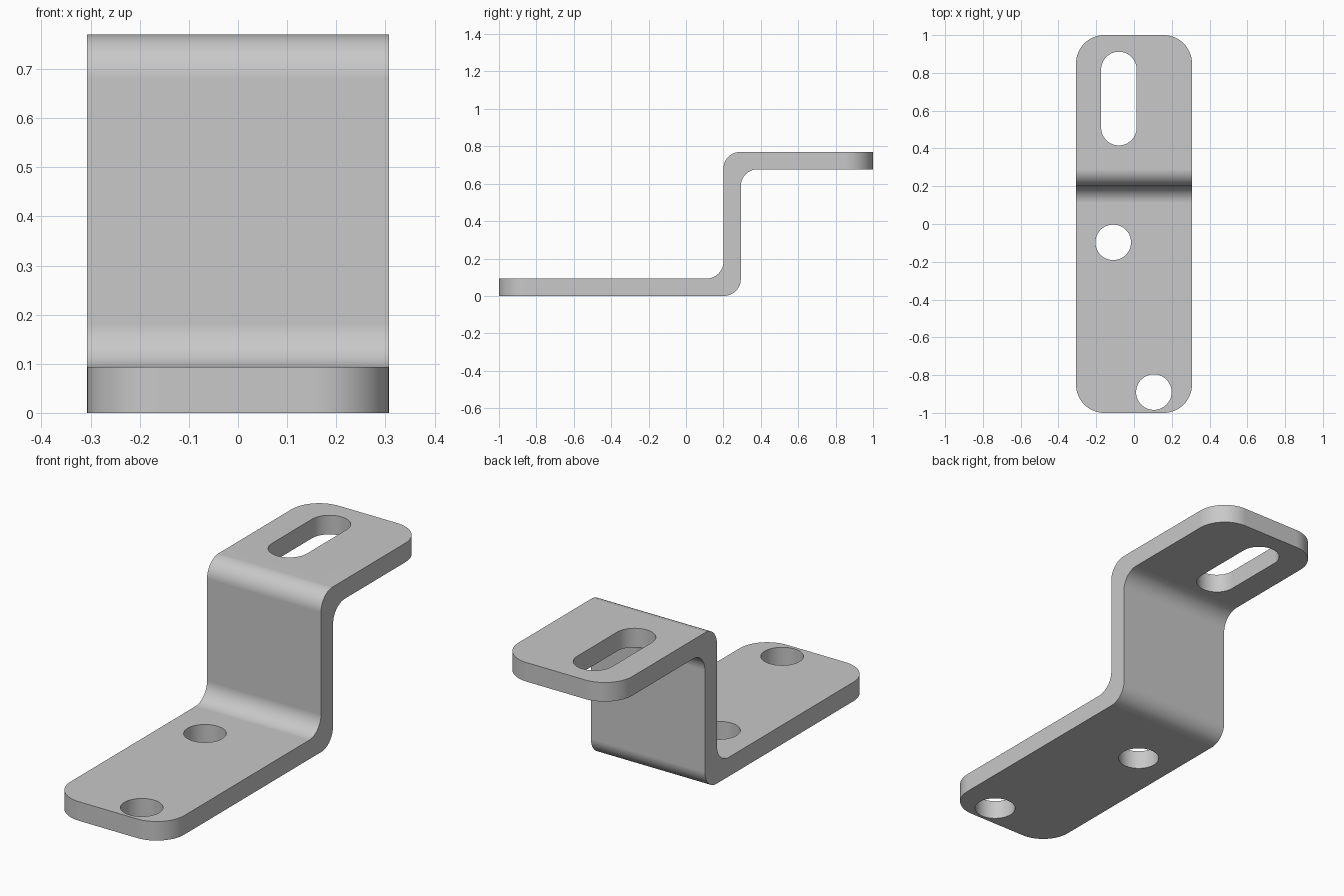
import bpy, bmesh, math
from mathutils import Vector

cube = bpy.data.objects.get("Cube")
if cube:
    bpy.data.objects.remove(cube, do_unlink=True)

HALF_W, HEIGHT, THICK = 0.307, 0.77, 0.093
WALL_Y, BEND, CORNER, HOLE_R = 0.2, 0.09, 0.15, 0.094
STEPS = 16

steel = bpy.data.materials.new("grey steel")
steel.use_nodes = True
grey = (0.58, 0.58, 0.58, 1)
steel.diffuse_color = grey
steel.node_tree.nodes["Principled BSDF"].inputs["Base Color"].default_value = grey


def rounded(corners):
    """Outline from right-angled corners (u, v, radius)."""
    out = []
    for i, (u, v, r) in enumerate(corners):
        p = Vector((u, v))
        if r == 0:
            out.append(p)
            continue
        d1 = (Vector(corners[i - 1][:2]) - p).normalized()
        d2 = (Vector(corners[(i + 1) % len(corners)][:2]) - p).normalized()
        for k in range(STEPS + 1):
            t = math.pi / 2 * k / STEPS
            q = p + r * (d1 * (1 - math.sin(t)) + d2 * (1 - math.cos(t)))
            if not out or (q - out[-1]).length > 1e-5:
                out.append(q)
    if (out[0] - out[-1]).length < 1e-5:
        out.pop()
    return out


def rounded_rect(cx, cy, hx, hy, r):
    return rounded([(cx - hx, cy - hy, r), (cx + hx, cy - hy, r),
                    (cx + hx, cy + hy, r), (cx - hx, cy + hy, r)])


def prism(name, outline, to_3d, offset):
    """Extrude a flat outline by an offset vector."""
    bm = bmesh.new()
    face = bm.faces.new([bm.verts.new(to_3d(p)) for p in outline])
    res = bmesh.ops.extrude_face_region(bm, geom=[face], use_keep_orig=True)
    verts = [g for g in res["geom"] if isinstance(g, bmesh.types.BMVert)]
    bmesh.ops.translate(bm, verts=verts, vec=offset)
    bmesh.ops.recalc_face_normals(bm, faces=bm.faces)
    me = bpy.data.meshes.new(name)
    bm.to_mesh(me)
    bm.free()
    me.materials.append(steel)
    ob = bpy.data.objects.new(name, me)
    bpy.context.collection.objects.link(ob)
    return ob


# Stepped strip, bent twice, a little oversized before trimming
over = 1.2
wall_back = WALL_Y + THICK
profile = rounded([
    (-over, 0, 0), (wall_back, 0, BEND), (wall_back, HEIGHT - THICK, BEND),
    (over, HEIGHT - THICK, 0), (over, HEIGHT, 0), (WALL_Y, HEIGHT, BEND),
    (WALL_Y, THICK, BEND), (-over, THICK, 0)])
bracket = prism("bracket", profile, lambda p: (-0.5, p.x, p.y), (1, 0, 0))

# Plan outline with round corners, two holes and a slot
cutters = [
    ("plan_trim", rounded_rect(0, 0, HALF_W, 1, CORNER), "INTERSECT"),
    ("front_hole", rounded_rect(0.105, -0.89, HOLE_R, HOLE_R, HOLE_R), "DIFFERENCE"),
    ("middle_hole", rounded_rect(-0.11, -0.097, HOLE_R, HOLE_R, HOLE_R), "DIFFERENCE"),
    ("top_slot", rounded_rect(-0.08, 0.664, HOLE_R, 0.248, HOLE_R), "DIFFERENCE"),
]
helpers = []
for name, outline, operation in cutters:
    cutter = prism(name, outline, lambda p: (p.x, p.y, -0.5), (0, 0, 2))
    cutter.hide_render = True
    mod = bracket.modifiers.new(name, "BOOLEAN")
    mod.operation, mod.object, mod.solver = operation, cutter, "EXACT"
    helpers.append(cutter)

# Bake the cuts and drop the helpers
deps = bpy.context.evaluated_depsgraph_get()
bracket_mesh = bpy.data.meshes.new_from_object(bracket.evaluated_get(deps))
bracket.modifiers.clear()
bracket.data = bracket_mesh
for cutter in helpers:
    bpy.data.objects.remove(cutter, do_unlink=True)

# Smooth bends and hole walls, flat faces kept flat
bpy.ops.object.select_all(action="DESELECT")
bracket.select_set(True)
bpy.context.view_layer.objects.active = bracket
bpy.ops.object.shade_smooth_by_angle(angle=math.radians(30))
weighted = bracket.modifiers.new("weighted_normals", "WEIGHTED_NORMAL")
weighted.keep_sharp = True
